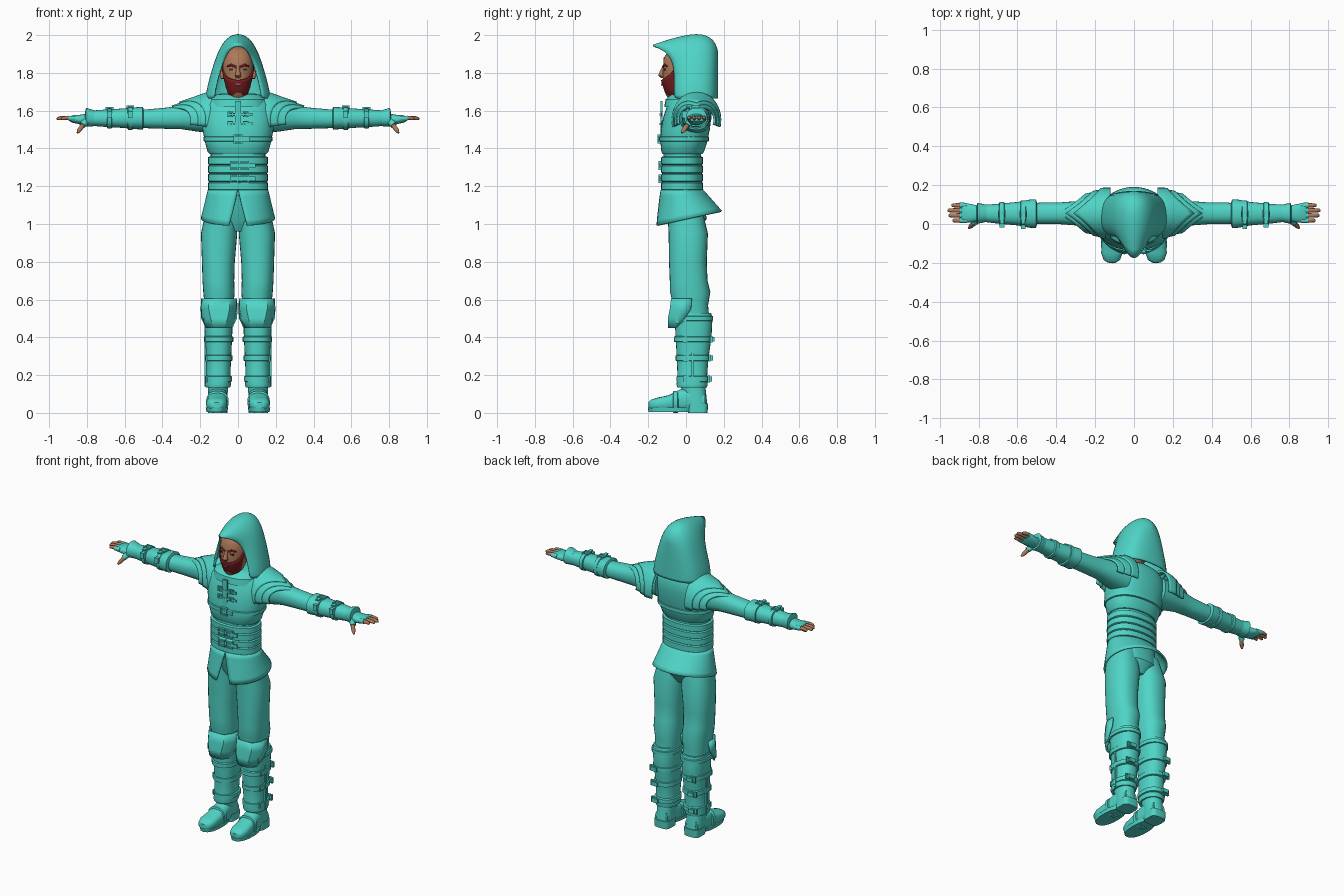
import bpy
import bmesh
from math import sin, cos, pi, radians
from mathutils import Vector, Matrix

if "Cube" in bpy.data.objects:
    bpy.data.objects.remove(bpy.data.objects["Cube"])


def material(name, colour):
    mat = bpy.data.materials.new(name)
    mat.use_nodes = True
    mat.diffuse_color = (*colour, 1)
    mat.node_tree.nodes["Principled BSDF"].inputs["Base Color"].default_value = (*colour, 1)
    return mat


CLOTH = material("turquoise cloth", (.08, .66, .57))
SKIN = material("tan skin", (.42, .19, .1))
HAIR = material("dark red hair", (.19, .012, .015))
EYE = material("dark eye", (.05, .02, .02))
LIP = material("lip", (.3, .09, .07))
SIDES = (("left_", 1), ("right_", -1))
built = []


def finish(bm, name, mat, thick=0, subdivide=0):
    bmesh.ops.remove_doubles(bm, verts=bm.verts, dist=.0001)
    bmesh.ops.recalc_face_normals(bm, faces=bm.faces)
    mesh = bpy.data.meshes.new(name)
    bm.to_mesh(mesh)
    bm.free()
    mesh.materials.append(mat)
    obj = bpy.data.objects.new(name, mesh)
    bpy.context.collection.objects.link(obj)
    if subdivide:
        obj.modifiers.new("Round", 'SUBSURF').levels = subdivide
        obj.modifiers["Round"].render_levels = subdivide
    if thick:
        shell = obj.modifiers.new("Thickness", 'SOLIDIFY')
        shell.thickness, shell.offset = thick, 0
    built.append(obj)


def surface(name, mat, rows, side=1, closed=True, thick=0, subdivide=0):
    """Skin rows of points; closed rows also get end caps."""
    bm = bmesh.new()
    grid = [[bm.verts.new((p[0] * side, p[1], p[2])) for p in row] for row in rows]
    count = len(grid[0])
    for a, b in zip(grid, grid[1:]):
        for i in range(count if closed else count - 1):
            j = (i + 1) % count
            bm.faces.new((a[i], a[j], b[j], b[i]))
    if closed:
        bm.faces.new(grid[0])
        bm.faces.new(grid[-1])
    finish(bm, name, mat, thick, subdivide)


def loft(name, mat, rings, axis="z", side=1, power=2.3, n=28):
    """Rounded sections: position along axis, two centres, two radii."""
    rows = []
    for t, cu, cv, ru, rv in rings:
        row = []
        for i in range(n):
            c, s = cos(2 * pi * i / n), sin(2 * pi * i / n)
            u = cu + ru * abs(c) ** (2 / power) * (1 if c > 0 else -1)
            v = cv + rv * abs(s) ** (2 / power) * (1 if s > 0 else -1)
            row.append({"x": (t, u, v), "y": (u, t, v), "z": (u, v, t)}[axis])
        rows.append(row)
    surface(name, mat, rows, side)


def band(name, mat, t, half, ring, axis="z", side=1, lip=.007):
    cu, cv, ru, rv = ring
    loft(name, mat, [(t + k * half, cu, cv, ru + g, rv + g)
                     for k, g in ((-1, 0), (-.8, lip), (.8, lip), (1, 0))], axis, side)


def tube(name, mat, points, side=1, n=10):
    rows = []
    turn = (Vector(points[-1][:3]) - Vector(points[0][:3])).to_track_quat('Z', 'Y')
    for x, y, z, r in points:
        rows.append([Vector((x, y, z)) + turn @ Vector((r * cos(2 * pi * i / n), r * sin(2 * pi * i / n), 0))
                     for i in range(n)])
    surface(name, mat, rows, side)


def bars(name, mat, parts, centre, out, up, side=1):
    """Boxes (across, up, width, height, depth) laid on a plane."""
    bm = bmesh.new()
    out, up = Vector(out), Vector(up)
    frame = Matrix((up.cross(out), up, out)).transposed().to_4x4()
    frame.translation = centre
    for u, v, w, h, d in parts:
        bmesh.ops.create_cube(bm, size=1, matrix=frame @ Matrix.Translation((u, v, 0)) @ Matrix.Diagonal((w, h, d, 1)))
    for v in bm.verts:
        v.co.x *= side
    finish(bm, name, mat)


def buckle(name, centre, out, up, s=.04, side=1):
    t, h = s / 5, s / 2
    bars(name, CLOTH, [(-h, 0, t, s, t * 2), (h, 0, t, s, t * 2), (0, h, s + t, t, t * 2), (0, -h, s + t, t, t * 2),
                       (0, 0, s, t, t * 1.5), (h, 0, s * 2, s * .6, t)], centre, out, up, side)


def mix(a, b, t):
    return a + (b - a) * t


FRONT, BACK, OUTER, UP, ACROSS = (0, -1, 0), (0, 1, 0), (1, 0, 0), (0, 0, 1), (1, 0, 0)

# Torso, vest and belts
loft("waist", CLOTH, [(1.15, 0, -.025, .155, .105), (1.2, 0, -.022, .155, .102), (1.28, 0, -.02, .147, .099),
                      (1.4, 0, -.02, .145, .1)])
loft("vest", CLOTH, [(1.37, 0, -.018, .15, .105), (1.38, 0, -.018, .16, .112), (1.43, 0, -.012, .174, .123),
                     (1.5, 0, -.004, .188, .13), (1.57, 0, .008, .19, .127), (1.63, 0, .018, .18, .117),
                     (1.67, 0, .02, .15, .1), (1.69, 0, .02, .09, .08)], n=40)
loft("pelvis", CLOTH, [(1.17, 0, -.02, .15, .1), (1.03, 0, .01, .13, .1), (.96, 0, .01, .04, .06)])
for i, z in enumerate((1.2, 1.245, 1.29, 1.335)):
    band(f"waist_belt_{i}", CLOTH, z, .022, (0, -.021, .152, .104))
band("chest_strap", CLOTH, 1.45, .014, (0, -.01, .176, .125))
for z in (1.31, 1.24):
    for x in (-.02, .035):
        buckle("belt_buckle", (x, -.138, z), FRONT, UP, .038)
buckle("chest_buckle", (0, -.144, 1.45), FRONT, UP)
bars("vest_placket", CLOTH, [(0, 0, .03, .2, .012)], (0, -.13, 1.55), FRONT, UP)
for z in (1.53, 1.58):
    bars("toggle_strap", CLOTH, [(0, 0, .08, .012, .015)], (0, -.132, z), FRONT, UP)
    for x in (-.042, .042):
        buckle("toggle", (x, -.128, z), FRONT, UP, .024)

# Flared skirt with a front slit
rows = []
for k in range(7):
    v = k / 6
    gap, row = radians(14 * v + .5), []
    for i in range(49):
        a = mix(gap, 2 * pi - gap, i / 48)
        row.append((sin(a) * mix(.155, .192, v), mix(-.022, .015, v) - cos(a) * mix(.108, .172, v),
                    mix(1.18, 1.028 - .038 * cos(a), v)))
    rows.append(row)
surface("skirt", CLOTH, rows, closed=False, thick=.01)

# Hood: arches running from the peaked front edge to the back
half = [(1, 0), (.98, .12), (.9, .28), (.8, .46), (.68, .64), (.55, .8), (.36, .93), (.16, .985)]
arch = half + [(0, 1)] + [(-f, s) for f, s in reversed(half)]
rows = []
for y, width, top, peak in ((-.06, .125, 1.945, .118), (-.03, .155, 1.975, .06), (.01, .167, 1.995, .02),
                            (.06, .165, 2.005, 0), (.11, .155, 1.995, 0), (.145, .125, 1.97, 0),
                            (.162, .075, 1.93, 0), (.166, 0, 1.9, 0)):
    rows.append([(f * width, y - peak * s ** 7, mix(1.665, top, s)) for f, s in arch])
surface("hood", CLOTH, rows, closed=False, thick=.01, subdivide=1)
loft("collar", CLOTH, [(1.62, 0, .01, .155, .125), (1.66, 0, 0, .145, .108), (1.685, 0, .01, .115, .09),
                       (1.69, 0, .02, .08, .07)])

# Head and face
loft("head", SKIN, [(1.63, 0, 0, .055, .06), (1.68, 0, -.045, .045, .06), (1.72, 0, -.042, .064, .077),
                    (1.77, 0, -.037, .076, .086), (1.82, 0, -.034, .082, .088), (1.88, 0, -.03, .08, .088),
                    (1.92, 0, -.02, .065, .07), (1.94, 0, -.01, .03, .035)], power=2.1)
rows = []
for k in range(7):
    v, row = k / 6, []
    for i in range(21):
        a = mix(-1.75, 1.75, i / 20)
        grow = .35 + .65 * v ** .5
        row.append((sin(a) * .081 * grow, -.055 - cos(a) * .073 * grow,
                    mix(1.668, 1.762 + .025 * a * a, v)))
    rows.append(row)
surface("beard", HAIR, rows, closed=False, thick=.008)
tube("nose", SKIN, [(0, -.118, 1.835, .008), (0, -.128, 1.805, .012), (0, -.132, 1.785, .016), (0, -.122, 1.772, .01)])
bars("lips", LIP, [(0, 0, .034, .009, .008)], (0, -.128, 1.738), FRONT, UP)
for tag, side in SIDES:
    tube(tag + "eyebrow", HAIR, [(.012, -.12, 1.832, .006), (.035, -.115, 1.842, .007), (.058, -.1, 1.835, .004)], side)
    bars(tag + "eye", EYE, [(0, 0, .026, .01, .009)], (.033, -.113, 1.817), FRONT, UP, side)
    tube(tag + "ear", SKIN, [(.08, -.03, 1.77, .01), (.086, -.025, 1.8, .016), (.084, -.02, 1.83, .01)], side)

for tag, side in SIDES:
    # Arm, bracer and glove
    loft(tag + "sleeve", CLOTH, [(.13, .045, 1.57, .09, .09), (.22, .05, 1.57, .08, .08), (.3, .055, 1.565, .062, .063),
                                 (.38, .055, 1.56, .056, .056), (.48, .055, 1.557, .055, .05),
                                 (.56, .055, 1.56, .05, .045)], "x", side)
    loft(tag + "bracer", CLOTH, [(.5, .053, 1.56, .06, .05), (.505, .053, 1.56, .074, .06), (.54, .053, 1.56, .072, .058),
                                 (.6, .053, 1.56, .06, .052), (.7, .053, 1.56, .051, .046),
                                 (.78, .055, 1.56, .043, .04)], "x", side)
    loft(tag + "glove_cuff", CLOTH, [(.76, .055, 1.56, .044, .042), (.805, .055, 1.565, .054, .05),
                                     (.81, .055, 1.56, .04, .03)], "x", side)
    loft(tag + "palm", CLOTH, [(.79, .055, 1.555, .036, .032), (.83, .055, 1.553, .046, .026),
                               (.88, .058, 1.556, .051, .019), (.89, .058, 1.556, .045, .012)], "x", side)
    for x, radius in ((.57, .062), (.68, .054)):
        band(tag + "bracer_strap", CLOTH, x, .014, (.053, 1.56, radius, radius - .007), "x", side)
        buckle(tag + "bracer_buckle", (x, .05, 1.558 + radius), UP, ACROSS, .034, side)
        bars(tag + "strap_end", CLOTH, [(0, 0, .025, .035, .03)], (x, .05 - radius, 1.58), FRONT, UP, side)
    for i, reach in enumerate((.935, .955, .96, .94)):
        y = .018 + i * .026
        tube(tag + f"finger_sleeve_{i}", CLOTH, [(.86, y, 1.558, .013), (.897, y, 1.56, .014)], side)
        tube(tag + f"finger_{i}", SKIN, [(.88, y, 1.56, .012), (reach - .025, y, 1.562, .011),
                                         (reach - .006, y, 1.558, .009), (reach, y, 1.557, .004)], side)
    tube(tag + "thumb_sleeve", CLOTH, [(.8, .03, 1.55, .02), (.825, .005, 1.522, .017)], side)
    tube(tag + "thumb", SKIN, [(.82, .008, 1.525, .013), (.84, -.012, 1.497, .012), (.85, -.022, 1.482, .005)], side)

    # Layered, pointed shoulder plates
    for layer, (start, reach, grow) in enumerate(((.15, .31, .008), (.2, .35, .001), (.24, .39, -.006))):
        rows = []
        for k in range(7):
            v, row = k / 6, []
            for i in range(25):
                a = mix(-.25, pi + .25, i / 24)
                x = mix(start - .03, reach - .14 * abs(cos(a)), v)
                slope = max(0, x - .16) / .23
                row.append((x, .055 + cos(a) * (mix(.118, .077, slope) + grow),
                            1.55 + sin(a) * (mix(.138, .058, slope ** .9) + grow)))
            rows.append(row)
        surface(tag + f"shoulder_plate_{layer}", CLOTH, rows, side, False, .012)

    # Trouser leg and greave
    loft(tag + "trouser_leg", CLOTH, [(1.1, .085, -.01, .08, .09), (.95, .1, .012, .096, .104), (.8, .104, .01, .087, .1),
                                      (.7, .104, .014, .084, .1), (.64, .101, .022, .083, .107),
                                      (.57, .1, .025, .077, .092), (.48, .1, .035, .07, .09)], side=side)
    loft(tag + "greave", CLOTH, [(.53, .104, .038, .074, .095), (.5, .104, .04, .076, .1), (.4, .103, .04, .072, .095),
                                 (.28, .102, .035, .065, .083), (.18, .104, .033, .063, .078),
                                 (.15, .106, .032, .069, .083), (.135, .106, .032, .064, .078)], side=side)
    rows = []
    for z, rx, ry, spread in ((.605, .09, .105, 1.75), (.55, .093, .112, 1.7), (.5, .09, .116, 1.4), (.45, .08, .108, .95)):
        rows.append([(.1 + sin(a) * rx, .012 - cos(a) * ry, z)
                     for a in (spread * k for k in (-1, -.7, -.35, .35, .7, 1))])
    surface(tag + "knee_plate", CLOTH, rows, side, False, .012)
    buckle(tag + "knee_buckle", (.178, -.035, .49), OUTER, UP, .028, side)
    bars(tag + "greave_seam", CLOTH, [(0, 0, .012, .36, .02)], (.167, .035, .32), OUTER, UP, side)
    band(tag + "greave_rim", CLOTH, .5, .014, (.104, .039, .076, .098), side=side)
    for z, rx, ry in ((.39, .071, .094), (.29, .066, .085), (.18, .064, .08)):
        band(tag + "greave_strap", CLOTH, z, .016, (.103, .037, rx, ry), side=side)
        buckle(tag + "side_buckle", (.101 + rx, 0, z), OUTER, UP, .028, side)
        buckle(tag + "rear_buckle", (.145, .04 + ry, z), BACK, UP, .03, side)
        bars(tag + "strap_tip", CLOTH, [(0, 0, .04, .025, .012)], (.13, .052 + ry, z), BACK, UP, side)

    # Boot with instep strap, sole and heel
    loft(tag + "boot_ankle", CLOTH, [(.04, .107, .055, .052, .058), (.1, .107, .045, .052, .062),
                                     (.15, .105, .035, .055, .066)], side=side)
    loft(tag + "boot_foot", CLOTH, [(.1, .107, .06, .045, .045), (.03, .107, .073, .05, .068), (-.03, .108, .065, .051, .06),
                                    (-.09, .111, .052, .055, .042), (-.15, .114, .047, .055, .034),
                                    (-.185, .114, .043, .042, .027), (-.198, .114, .04, .022, .016)],
         "y", side, 2.6)
    band(tag + "instep_strap", CLOTH, -.055, .014, (.109, .058, .053, .052), "y", side)
    loft(tag + "boot_sole", CLOTH, [(.006, .112, -.08, .055, .118), (.028, .112, -.08, .059, .122)], side=side)
    loft(tag + "boot_heel", CLOTH, [(0, .107, .062, .052, .052), (.05, .107, .062, .054, .055)], side=side, power=4)

# Smooth shading with crisp edges
bpy.ops.object.select_all(action='DESELECT')
for obj in built:
    obj.select_set(True)
bpy.context.view_layer.objects.active = built[0]
bpy.ops.object.shade_smooth_by_angle(angle=radians(38))
